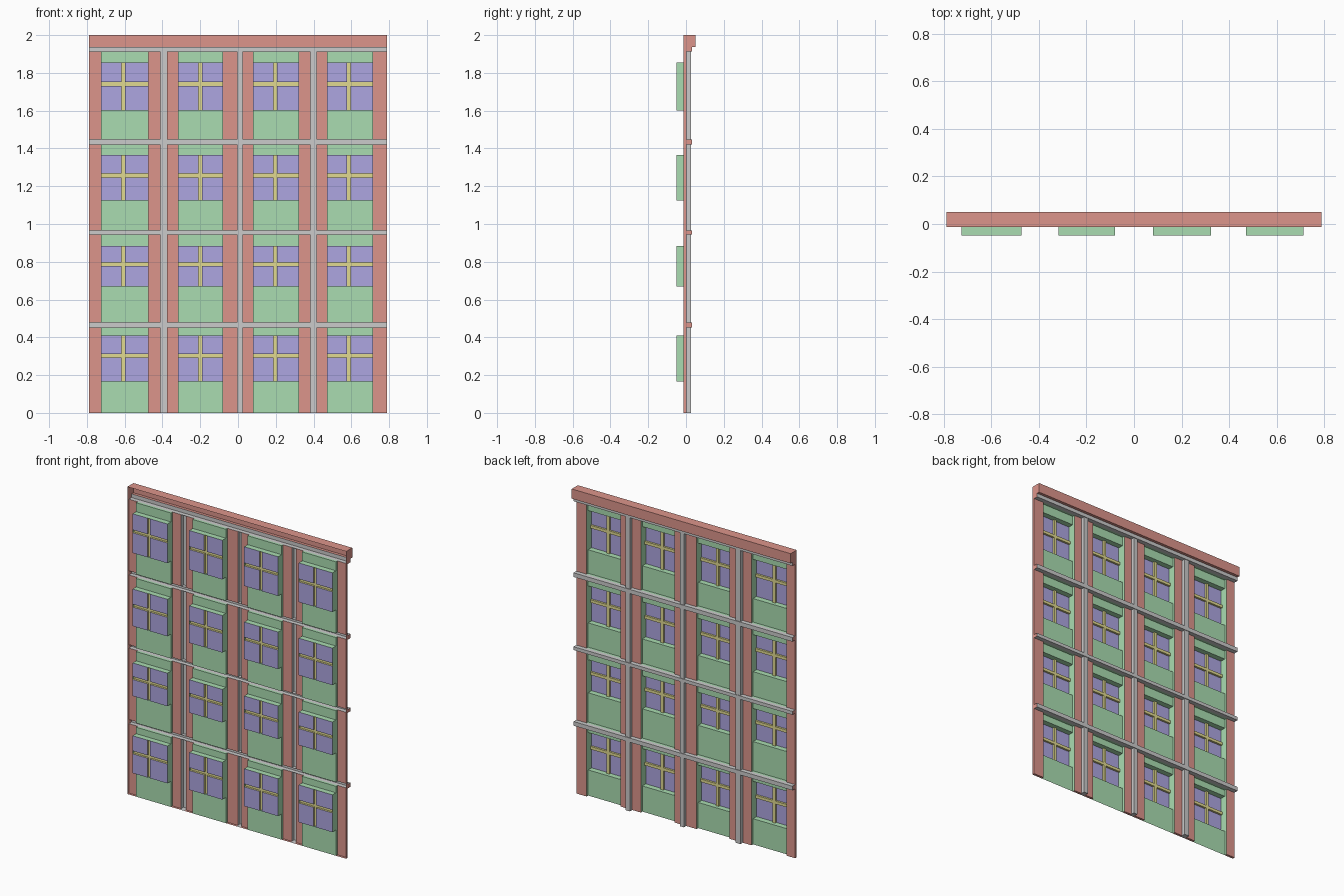
import bpy, bmesh

if "Cube" in bpy.data.objects:
    bpy.data.objects.remove(bpy.data.objects["Cube"])

WALL, PILLAR, PIER, LEDGE, CORNICE = -0.013, 0.003, 0.027, 0.031, 0.05
GLASS, BAR = -0.049, -0.036
W = 0.788
COLORS = {"brick": (0.72, 0.30, 0.26, 1), "panel": (0.40, 0.72, 0.44, 1),
          "glass": (0.42, 0.38, 0.75, 1), "bar": (0.75, 0.70, 0.28, 1)}
parts = {}
mats = {}
for key, col in COLORS.items():
    mats[key] = bpy.data.materials.new(key)
    mats[key].diffuse_color = col


def shell(name, x0, x1, z0, z1, yb, yf, sides="", mat=None, face=True):
    """Open-backed pressed box: a face at yf plus the chosen sides back to yb."""
    bm, _ = parts.setdefault(name, (bmesh.new(), mat))
    quads = []
    if face:
        quads.append([(x0, yf, z0), (x0, yf, z1), (x1, yf, z1), (x1, yf, z0)])
    edges = {"l": ((x0, z0), (x0, z1)), "t": ((x0, z1), (x1, z1)),
             "r": ((x1, z1), (x1, z0)), "b": ((x1, z0), (x0, z0))}
    for s in sides:
        (ax, az), (bx, bz) = edges[s]
        quads.append([(ax, yb, az), (bx, yb, bz), (bx, yf, bz), (ax, yf, az)])
    for q in quads:
        bm.faces.new([bm.verts.new(v) for v in q])


# layout: bays (left, right, upright bar), piers, storeys and windows
bays = [(-0.725, -0.474, -0.608), (-0.317, -0.079, -0.200),
        (0.079, 0.323, 0.198), (0.471, 0.714, 0.587)]
piers = [(-0.411, -0.376), (-0.003, 0.024), (0.385, 0.416)]
storeys = [(0.0, 0.452, 0.167, 0.410, 0.302), (0.479, 0.944, 0.669, 0.884, 0.786),
           (0.966, 1.420, 1.124, 1.365, 1.257), (1.447, 1.913, 1.600, 1.855, 1.741)]
ledges = [(0.452, 0.479), (0.944, 0.966), (1.420, 1.447), (1.913, 1.937)]
left_edges = [-W] + [p[1] for p in piers]
right_edges = [p[0] for p in piers] + [W]
h = 0.0095

for i, (z0, z1, w0, w1, wm) in enumerate(storeys):
    cap = "b" if i == 0 else ""
    for j, (x0, x1, xm) in enumerate(bays):
        # brick pillars either side of the bay
        shell("pillars", left_edges[j], x0, z0, z1, WALL, PILLAR,
              cap + ("l" if j == 0 else ""), "brick")
        shell("pillars", x1, right_edges[j], z0, z1, WALL, PILLAR,
              cap + ("r" if j == 3 else ""), "brick")
        # wall panel below and above the window, with its returns
        shell("wall_panels", x0, x1, z0, w0, PILLAR, WALL,
              "lr" + ("b" if i else ""), "panel")
        shell("wall_panels", x0, x1, w1, z1, PILLAR, WALL, "lrt", "panel")
        shell("wall_panels", x0, x1, w0, w1, PILLAR, WALL, "lr", "panel", False)
        # window recess
        shell("window_reveals", x0, x1, w0, w1, WALL, GLASS, "lrtb", "panel", False)
        # four panes
        for a, b in ((x0, xm - h), (xm + h, x1)):
            for c, d in ((w0, wm - h), (wm + h, w1)):
                shell("window_panes", a, b, c, d, GLASS, GLASS, "", "glass")
            shell("window_bars", a, b, wm - h, wm + h, GLASS, BAR, "tb", "bar")
        for c, d in ((w0, wm - h), (wm + h, w1)):
            shell("window_bars", xm - h, xm + h, c, d, GLASS, BAR, "lr", "bar")
        shell("window_bars", xm - h, xm + h, wm - h, wm + h, GLASS, BAR, "", "bar")
    # projecting piers
    for x0, x1 in piers:
        shell("piers", x0, x1, z0, z1, PILLAR, PIER, "lr")
        if i == 0:
            shell("piers", x0, x1, z0, z1, WALL, PIER, "b", None, False)

# floor ledges, with brick-coloured ends reaching the wall plane
for z0, z1 in ledges:
    shell("ledges", -W, W, z0, z1, PILLAR, LEDGE, "tb" if z1 < 1.9 else "b")
    shell("ledge_ends", -W, W, z0, z1, WALL, LEDGE, "lr", "brick", False)

# cornice
shell("cornice", -W, W, 1.937, 2.0, WALL, CORNICE, "lrt", "brick")
shell("cornice", -W, W, 1.937, 2.0, LEDGE, CORNICE, "b", "brick", False)

for name, (bm, mat) in parts.items():
    bmesh.ops.remove_doubles(bm, verts=bm.verts, dist=0.0001)
    me = bpy.data.meshes.new(name)
    bm.to_mesh(me)
    bm.free()
    if mat:
        me.materials.append(mats[mat])
    bpy.context.collection.objects.link(bpy.data.objects.new(name, me))

for m in bpy.data.materials:
    if m.users and not m.is_grease_pencil:
        m.use_nodes = True
        m.node_tree.nodes["Principled BSDF"].inputs["Base Color"].default_value = m.diffuse_color
